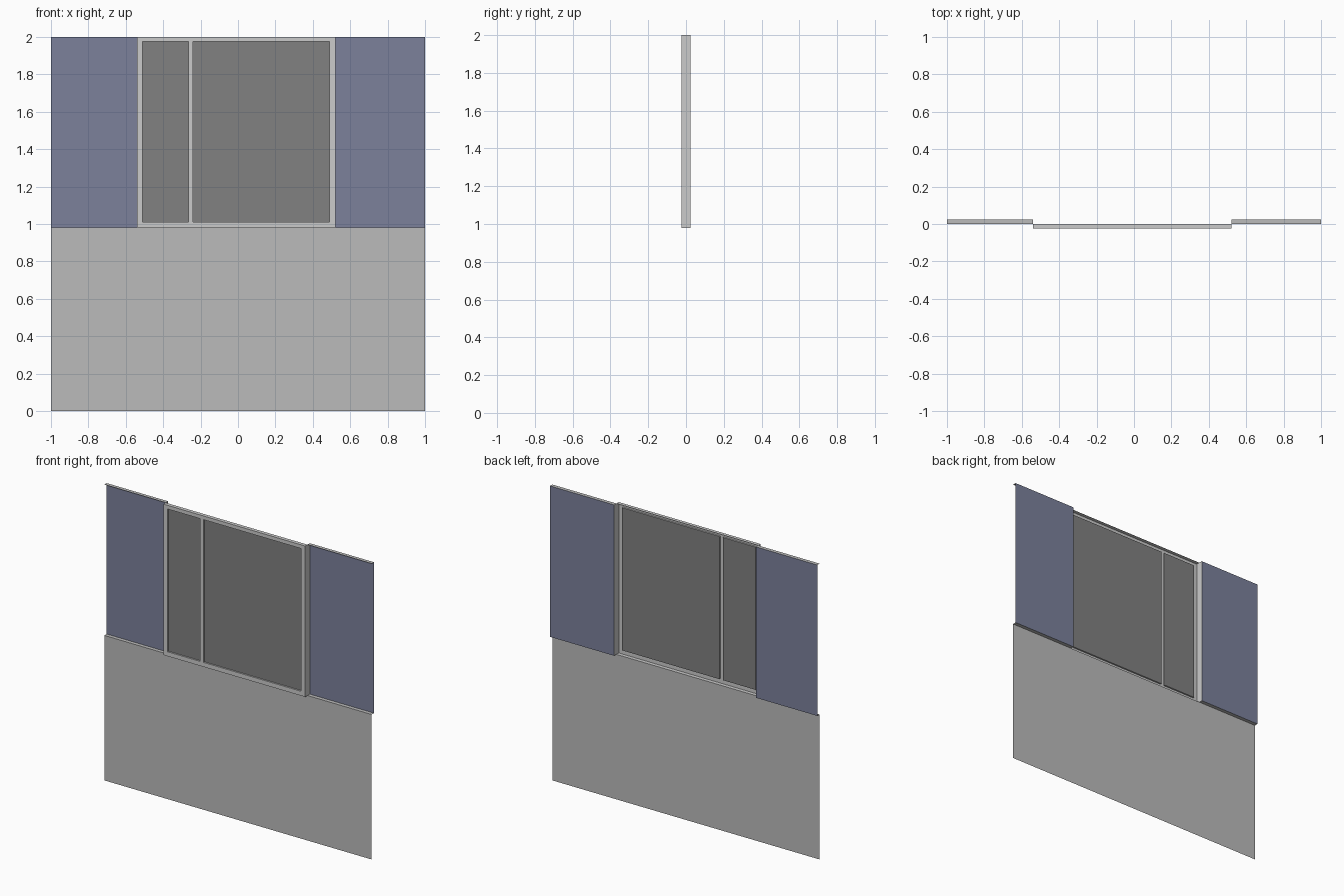
import bpy
import bmesh

if "Cube" in bpy.data.objects:
    bpy.data.objects.remove(bpy.data.objects["Cube"])

FRONT, BACK = -0.025, 0.025
SILL, TOP = 0.98, 2.0
LEFT, RIGHT = -0.54, 0.52
RECESS = 0.01


def material(name, r, g, b):
    m = bpy.data.materials.new(name)
    m.diffuse_color = (r, g, b, 1)
    m.use_nodes = True
    m.node_tree.nodes["Principled BSDF"].inputs["Base Color"].default_value = m.diffuse_color
    return m


def finish(name, bm, mats=()):
    mesh = bpy.data.meshes.new(name)
    bm.to_mesh(mesh)
    bm.free()
    for m in mats:
        mesh.materials.append(m)
    obj = bpy.data.objects.new(name, mesh)
    bpy.context.collection.objects.link(obj)
    return obj


def sheet(name, lo, hi, mat=None):
    """Flat rectangle between two corners that share one coordinate."""
    flat = [i for i in range(3) if lo[i] == hi[i]][0]
    u, v = [i for i in range(3) if i != flat]
    bm = bmesh.new()
    verts = []
    for a, b in ((lo, lo), (hi, lo), (hi, hi), (lo, hi)):
        p = list(lo)
        p[u], p[v] = a[u], b[v]
        verts.append(bm.verts.new(p))
    bm.faces.new(verts)
    return finish(name, bm, [mat] if mat else [])


blue = material("blue_panel", 0.20, 0.22, 0.33)
wall_grey = material("wall_grey", 0.50, 0.50, 0.50)
glass = material("dark_glass", 0.22, 0.22, 0.22)

# Lower wall
sheet("lower_wall", (-1, 0, 0), (1, 0, SILL), wall_grey)

# Set-back side panels with their top and bottom ledges
for side, x0, x1 in (("left", -1, LEFT), ("right", RIGHT, 1)):
    sheet(side + "_panel", (x0, BACK, SILL), (x1, BACK, TOP), blue)
    for label, z in (("bottom", SILL), ("top", TOP)):
        sheet(f"{side}_{label}_ledge", (x0, 0, z), (x1, BACK, z), wall_grey)

# Window surround: side cheeks, sill and head
for side, x in (("left", LEFT), ("right", RIGHT)):
    sheet(side + "_cheek", (x, FRONT, SILL), (x, BACK, TOP))
for label, z in (("window_sill", SILL), ("window_head", TOP)):
    sheet(label, (LEFT, FRONT, z), (RIGHT, 0, z))

# Window frame face with two recessed panes
xs = [LEFT, -0.51, -0.265, -0.24, 0.49, RIGHT]
zs = [SILL, 1.01, 1.975, TOP]
bm = bmesh.new()
grid = [[bm.verts.new((x, FRONT, z)) for z in zs] for x in xs]
panes = []
for i in range(len(xs) - 1):
    for j in range(len(zs) - 1):
        f = bm.faces.new((grid[i][j], grid[i + 1][j],
                          grid[i + 1][j + 1], grid[i][j + 1]))
        if j == 1 and i in (1, 3):
            panes.append(f)
moved = bmesh.ops.extrude_discrete_faces(bm, faces=panes)["faces"]
for f in moved:
    f.material_index = 1
    bmesh.ops.translate(bm, verts=list(f.verts), vec=(0, RECESS, 0))
finish("window", bm, [material("frame_grey", 0.8, 0.8, 0.8), glass])
